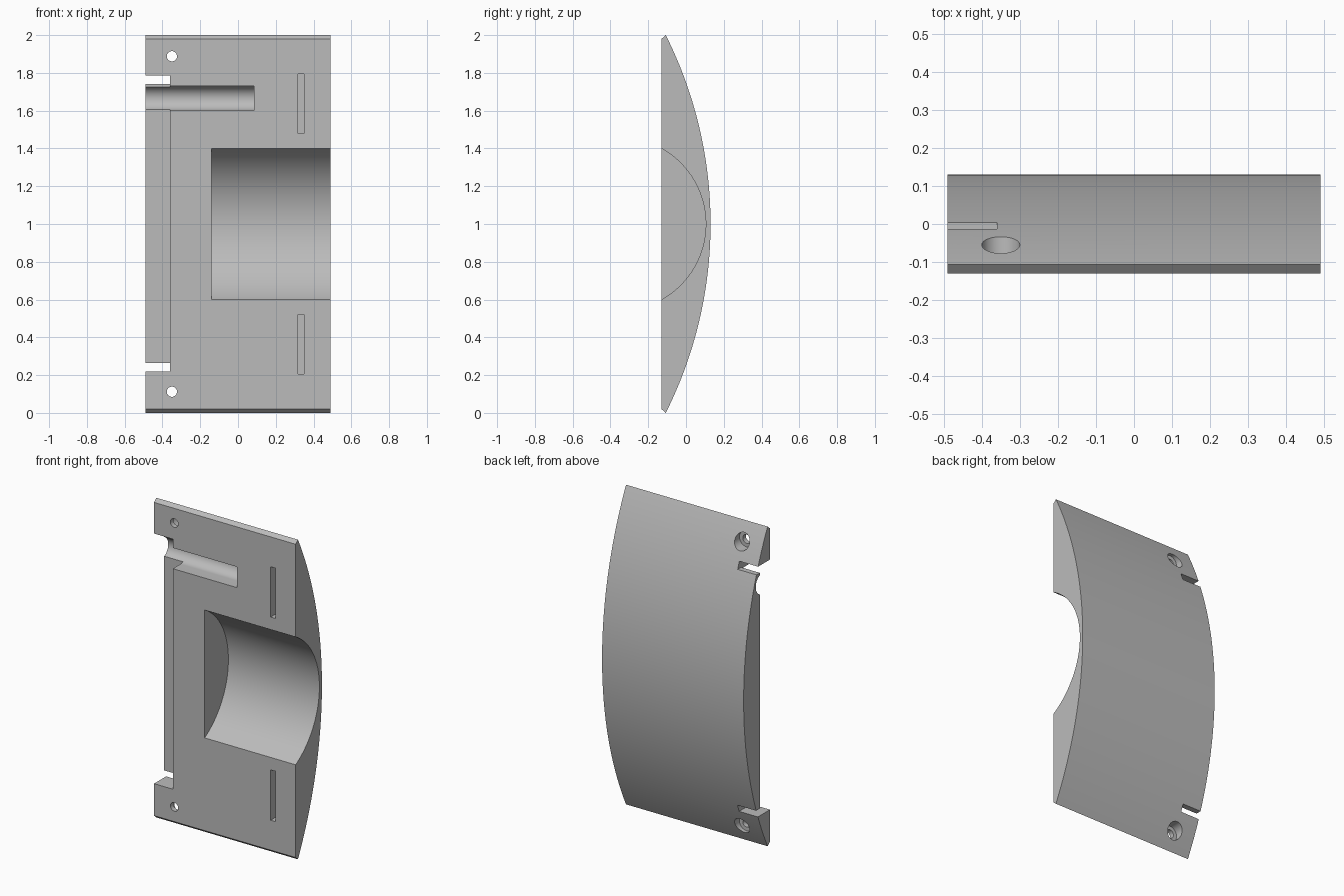
import bpy, bmesh, math
from mathutils import Vector

cube = bpy.data.objects.get("Cube")
if cube:
    bpy.data.objects.remove(cube, do_unlink=True)

grey = bpy.data.materials.new("plain_grey")
grey.use_nodes = True
COLOUR = (0.5, 0.5, 0.5, 1)
grey.diffuse_color = COLOUR
grey.node_tree.nodes["Principled BSDF"].inputs["Base Color"].default_value = COLOUR


def prism(name, points, offset):
    """Extrude a closed 3D outline along an offset."""
    bm = bmesh.new()
    face = bm.faces.new([bm.verts.new(p) for p in points])
    out = bmesh.ops.extrude_face_region(bm, geom=[face])
    moved = [g for g in out["geom"] if isinstance(g, bmesh.types.BMVert)]
    bmesh.ops.translate(bm, verts=moved, vec=Vector(offset))
    bmesh.ops.recalc_face_normals(bm, faces=bm.faces)
    mesh = bpy.data.meshes.new(name)
    bm.to_mesh(mesh)
    bm.free()
    mesh.materials.append(grey)
    obj = bpy.data.objects.new(name, mesh)
    bpy.context.collection.objects.link(obj)
    return obj


def along_x(name, profile, x0, x1):
    return prism(name, [(x0, y, z) for y, z in profile], (x1 - x0, 0, 0))


def along_y(name, profile, y0, y1):
    return prism(name, [(x, y0, z) for x, z in profile], (0, y1 - y0, 0))


def arc(a, b, radius, start, end, steps):
    angles = [math.radians(start + (end - start) * i / steps) for i in range(steps + 1)]
    return [(a + radius * math.cos(t), b + radius * math.sin(t)) for t in angles]


def circle(a, b, radius, steps=48):
    return arc(a, b, radius, 0, 360, steps)[:-1]


FRONT, BACK, HALF = -0.13, 0.13, 0.49

# Curved block: flat front, bevelled ends, shallow arched back
R = 2.228
half_angle = math.degrees(math.asin(1 / R))
outline = [(FRONT, 1.98), (FRONT, 0.02)] + arc(BACK - R, 1, R, -half_angle, half_angle, 96)
body = along_x("curved_block", outline, -HALF, HALF)

# Side step with a through slit at each end
step = [(-0.3, 0.22), (0.3, 0.22), (0.3, 0.265), (-0.03, 0.265),
        (-0.03, 1.74), (0.3, 1.74), (0.3, 1.785), (-0.3, 1.785)]
cutters = [along_x("step_cutter", step, -0.7, -0.36)]

# Large round pocket
cutters.append(along_x("pocket_cutter", circle(-0.353, 1, 0.458, 128), -0.14, 0.7))

# Round-bottomed channel
channel = [(-0.3, 1.73), (-0.3, 1.6)] + arc(-0.055, 1.665, 0.065, -90, 90, 32)
cutters.append(along_x("channel_cutter", channel, -0.7, 0.085))

# Narrow slots and counterbored screw holes, mirrored top and bottom
for side in (-1, 1):
    lo, hi = sorted((1 + side * 0.478, 1 + side * 0.793))
    slot = [(0.317, lo), (0.35, lo), (0.35, hi), (0.317, hi)]
    cutters.append(along_y("slot_cutter", slot, -0.3, -0.07))
    z = 1 + side * 0.888
    cutters.append(along_y("hole_cutter", circle(-0.35, z, 0.027), -0.3, 0.3))
    cutters.append(along_y("counterbore_cutter", circle(-0.35, z, 0.05), -0.1, 0.3))

bpy.context.view_layer.objects.active = body
for cutter in cutters:
    cutter.hide_render = True
    mod = body.modifiers.new("cut", "BOOLEAN")
    mod.operation, mod.solver, mod.object = "DIFFERENCE", "EXACT", cutter
    bpy.ops.object.modifier_apply(modifier=mod.name)
    bpy.data.objects.remove(cutter, do_unlink=True)

bpy.ops.object.select_all(action="DESELECT")
body.select_set(True)
bpy.ops.object.shade_smooth_by_angle(angle=math.radians(25))
